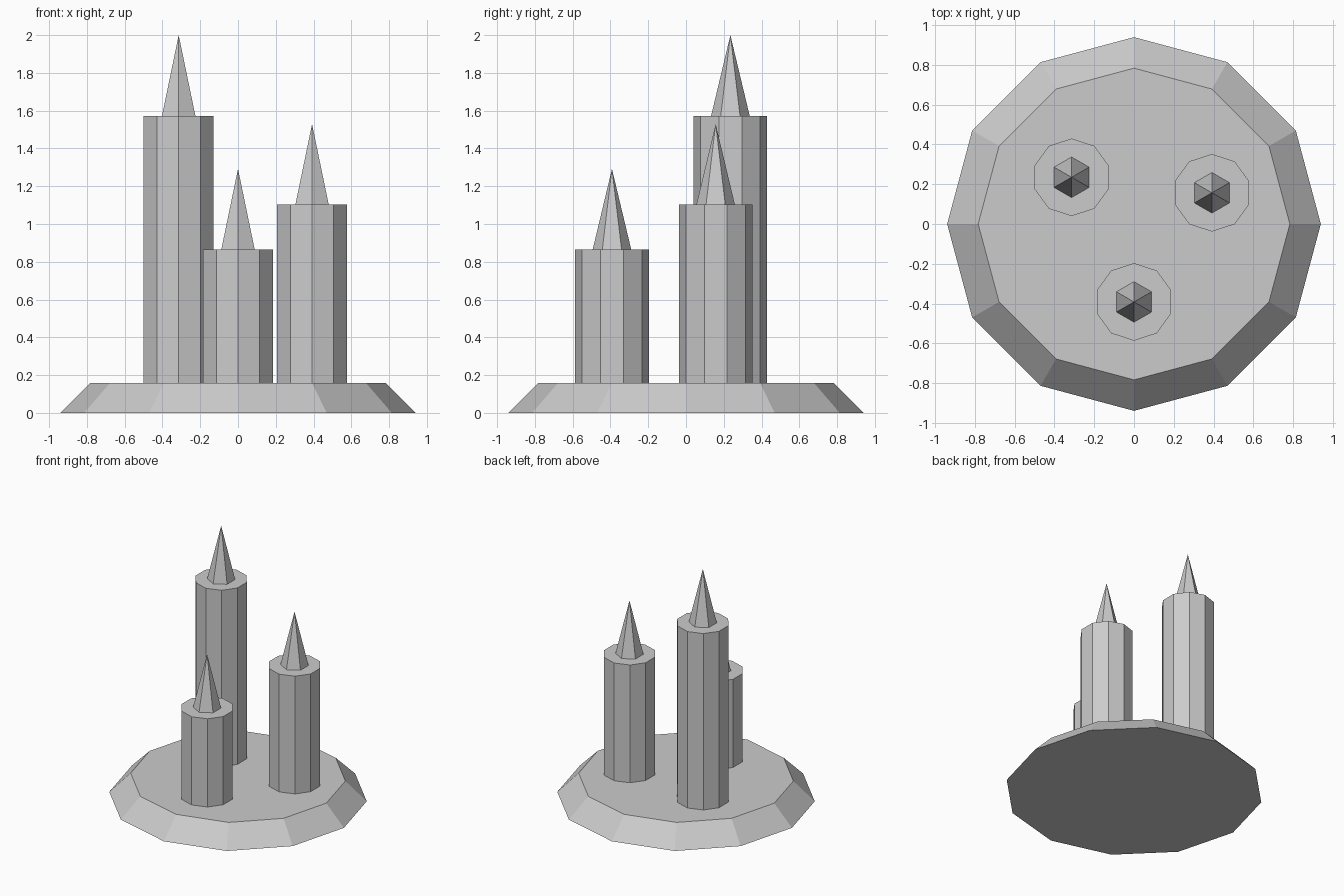
import bpy

if "Cube" in bpy.data.objects:
    bpy.data.objects.remove(bpy.data.objects["Cube"])


def frustum(name, sides, r_bottom, r_top, x, y, z0, z1):
    """Flat-faced upright prism, frustum or cone with a corner pointing to +y."""
    bpy.ops.mesh.primitive_cone_add(
        vertices=sides, radius1=r_bottom, radius2=r_top, depth=z1 - z0,
        end_fill_type='NGON', location=(x, y, (z0 + z1) / 2))
    obj = bpy.context.object
    obj.name = name
    return obj


BASE_TOP = 0.157
FLAME_HEIGHT = 0.427

# Twelve-sided dish with sloped rim
frustum("dish", 12, 0.94, 0.784, 0, 0, 0, BASE_TOP)

# Three candles of different heights, each with a pointed flame
candles = [
    ("tall", -0.314, 0.235, 1.573),
    ("medium", 0.392, 0.157, 1.102),
    ("short", 0.0, -0.392, 0.865),
]
for label, x, y, top in candles:
    frustum(label + "_candle", 10, 0.195, 0.195, x, y, BASE_TOP, top)
    frustum(label + "_flame", 6, 0.102, 0, x, y, top, top + FLAME_HEIGHT)
